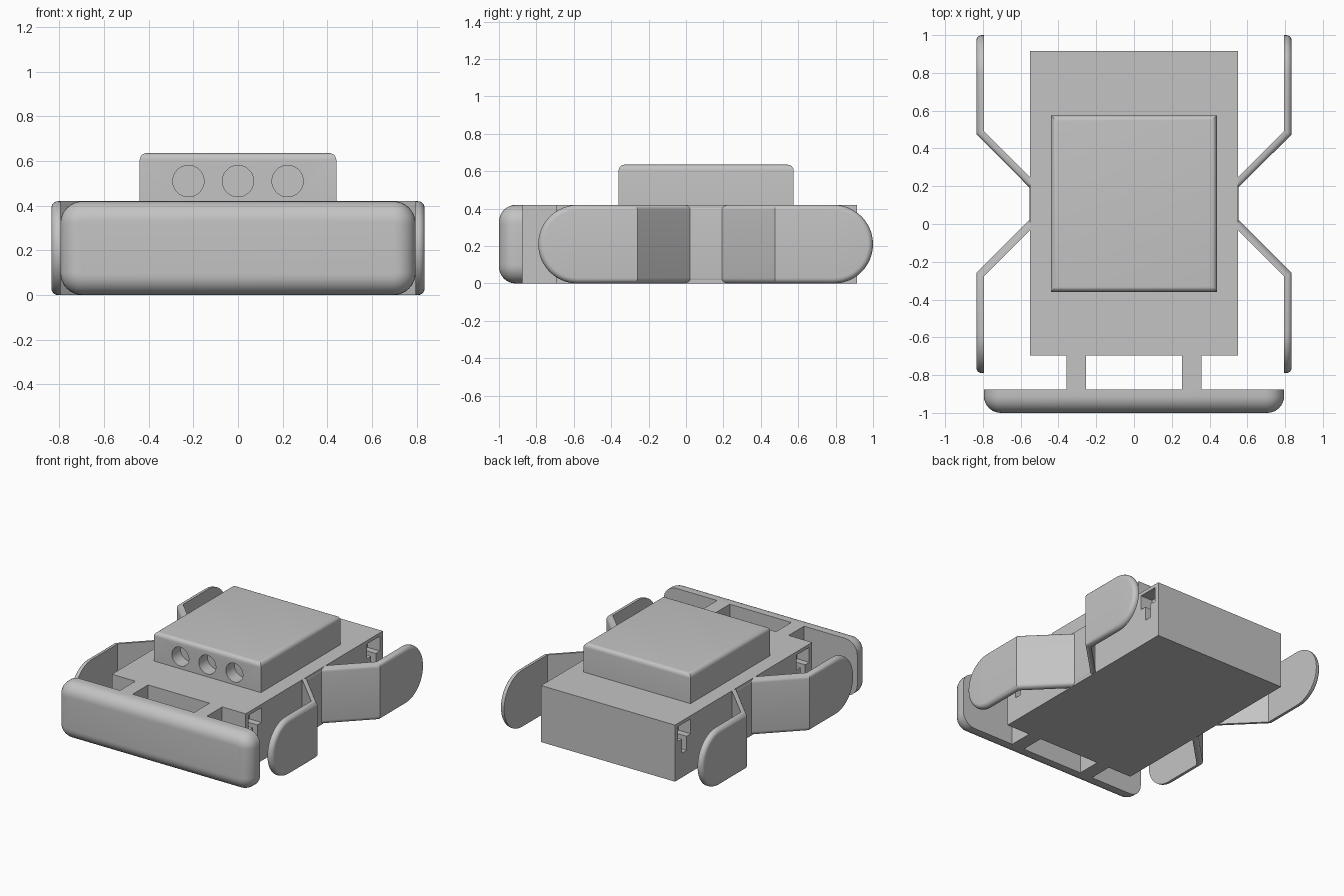
import bpy, bmesh, math

if "Cube" in bpy.data.objects:
    bpy.data.objects.remove(bpy.data.objects["Cube"], do_unlink=True)

grey = bpy.data.materials.new("plain grey")
grey.use_nodes = True
colour = (0.55, 0.55, 0.55, 1)
grey.diffuse_color = colour
grey.node_tree.nodes["Principled BSDF"].inputs["Base Color"].default_value = colour


def finish(name, bm, smooth=False):
    bmesh.ops.recalc_face_normals(bm, faces=bm.faces)
    mesh = bpy.data.meshes.new(name)
    bm.to_mesh(mesh)
    bm.free()
    mesh.materials.append(grey)
    ob = bpy.data.objects.new(name, mesh)
    bpy.context.collection.objects.link(ob)
    if smooth:
        smooth_object(ob)
    return ob


def select_only(ob):
    bpy.ops.object.select_all(action="DESELECT")
    ob.select_set(True)
    bpy.context.view_layer.objects.active = ob


def smooth_object(ob):
    select_only(ob)
    bpy.ops.object.shade_smooth_by_angle(angle=math.radians(30))


def box_mesh(x0, x1, y0, y1, z0, z1):
    bm = bmesh.new()
    bmesh.ops.create_cube(bm, size=1)
    for v in bm.verts:
        v.co = (x1 if v.co.x > 0 else x0,
                y1 if v.co.y > 0 else y0,
                z1 if v.co.z > 0 else z0)
    return bm


def prism(points, shift):
    """Closed solid from an outline moved along a vector."""
    bm = bmesh.new()
    face = bm.faces.new([bm.verts.new(p) for p in points])
    moved = bmesh.ops.extrude_face_region(bm, geom=[face])["geom"]
    bmesh.ops.translate(bm, vec=shift,
                        verts=[g for g in moved if isinstance(g, bmesh.types.BMVert)])
    if face.is_valid and len(bm.faces) < len(points) + 2:
        bmesh.ops.holes_fill(bm, edges=bm.edges)
    return bm


def round_edges(bm, test, radius, segments=6):
    edges = [e for e in bm.edges if test(e)]
    bmesh.ops.bevel(bm, geom=edges, offset=radius, segments=segments,
                    profile=0.5, affect="EDGES", clamp_overlap=False)


def subtract(ob, cutter):
    cutter.hide_render = True
    mod = ob.modifiers.new("cut", "BOOLEAN")
    mod.operation = "DIFFERENCE"
    mod.solver = "EXACT"
    mod.object = cutter
    select_only(ob)
    bpy.ops.object.modifier_apply(modifier=mod.name)
    bpy.data.objects.remove(cutter, do_unlink=True)


H = 0.42

# Main body with a T-shaped slot near each end of both sides
body = finish("body", box_mesh(-0.55, 0.55, -0.695, 0.915, 0, H))
tee = [(-0.075, 0.395), (0.075, 0.395), (0.075, 0.285), (0.027, 0.285),
       (0.027, 0.18), (-0.027, 0.18), (-0.027, 0.285), (-0.075, 0.285)]
for side in (-1, 1):
    for y in (-0.585, 0.805):
        outline = [(side * 0.45, y + a, z) for a, z in tee]
        subtract(body, finish("slot_cutter", prism(outline, (side * 0.2, 0, 0))))

# Raised upper housing with rounded top edges and three round front holes
bm = box_mesh(-0.44, 0.44, -0.36, 0.575, H, 0.635)
round_edges(bm, lambda e: all(v.co.z > 0.6 for v in e.verts), 0.03)
housing = finish("upper_housing", bm)
for x in (-0.222, 0, 0.222):
    ring = [(x + 0.07 * math.cos(a * math.tau / 40), -0.42,
             0.51 + 0.07 * math.sin(a * math.tau / 40)) for a in range(40)]
    subtract(housing, finish("hole_cutter", prism(ring, (0, 0.16, 0))))
smooth_object(housing)

# Front bumper: rounded corners, then a rounded front rim
bm = box_mesh(-0.795, 0.795, -1, -0.875, 0, H)
round_edges(bm, lambda e: abs(e.verts[0].co.y - e.verts[1].co.y) > 0.1, 0.1, 8)
round_edges(bm, lambda e: all(v.co.y < -0.99 for v in e.verts), 0.09, 8)
finish("front_bumper", bm, True)

# Struts between bumper and body
for name, x in (("left_strut", 0.305), ("right_strut", -0.305)):
    finish(name, box_mesh(x - 0.052, x + 0.052, -0.875, -0.695, 0, H))


# Bent side arms: round-ended plates lofted through their thickness
def arm(name, side):
    R, low, high, steps = 0.21, -0.58, 0.79, 12
    bends = [(0.835, -0.26, -0.414), (0.553, 0.022, -0.414),
             (0.553, 0.193, 0.414), (0.835, 0.475, 0.414)]
    fillet = 0.03
    layers = [(fillet * (1 - math.cos(a)), fillet * (1 - math.sin(a)))
              for a in (i * math.pi / 12 for i in range(7))] + [(0.04, 0)]
    bm = bmesh.new()
    rings = []
    for depth, inset in layers:
        r = R - inset
        cols = []
        for i in range(steps + 1):
            a = i * math.pi / 2 / steps
            cols.append((0.835, low - r * math.cos(a), 0, r * math.sin(a)))
        cols += [(x, y, m, r) for x, y, m in bends]
        for i in range(steps, -1, -1):
            a = i * math.pi / 2 / steps
            cols.append((0.835, high + r * math.cos(a), 0, r * math.sin(a)))
        top, bottom = [], []
        for x, y, mitre, h in cols:
            px, py = side * (x - depth), y + depth * mitre
            top.append(bm.verts.new((px, py, R + h)))
            bottom.append(top[-1] if h < 1e-6 else bm.verts.new((px, py, R - h)))
        rings.append((top, bottom))
    # rim between neighbouring layers
    for (t0, b0), (t1, b1) in zip(rings, rings[1:]):
        for p, q in ((t0, t1), (b0, b1)):
            for i in range(len(p) - 1):
                bm.faces.new((p[i], p[i + 1], q[i + 1], q[i]))
    # outer and inner faces
    for t, b in (rings[0], rings[-1]):
        for i in range(len(t) - 1):
            corners = list(dict.fromkeys((t[i], t[i + 1], b[i + 1], b[i])))
            bm.faces.new(corners)
    finish(name, bm, True)


arm("left_arm", 1)
arm("right_arm", -1)
